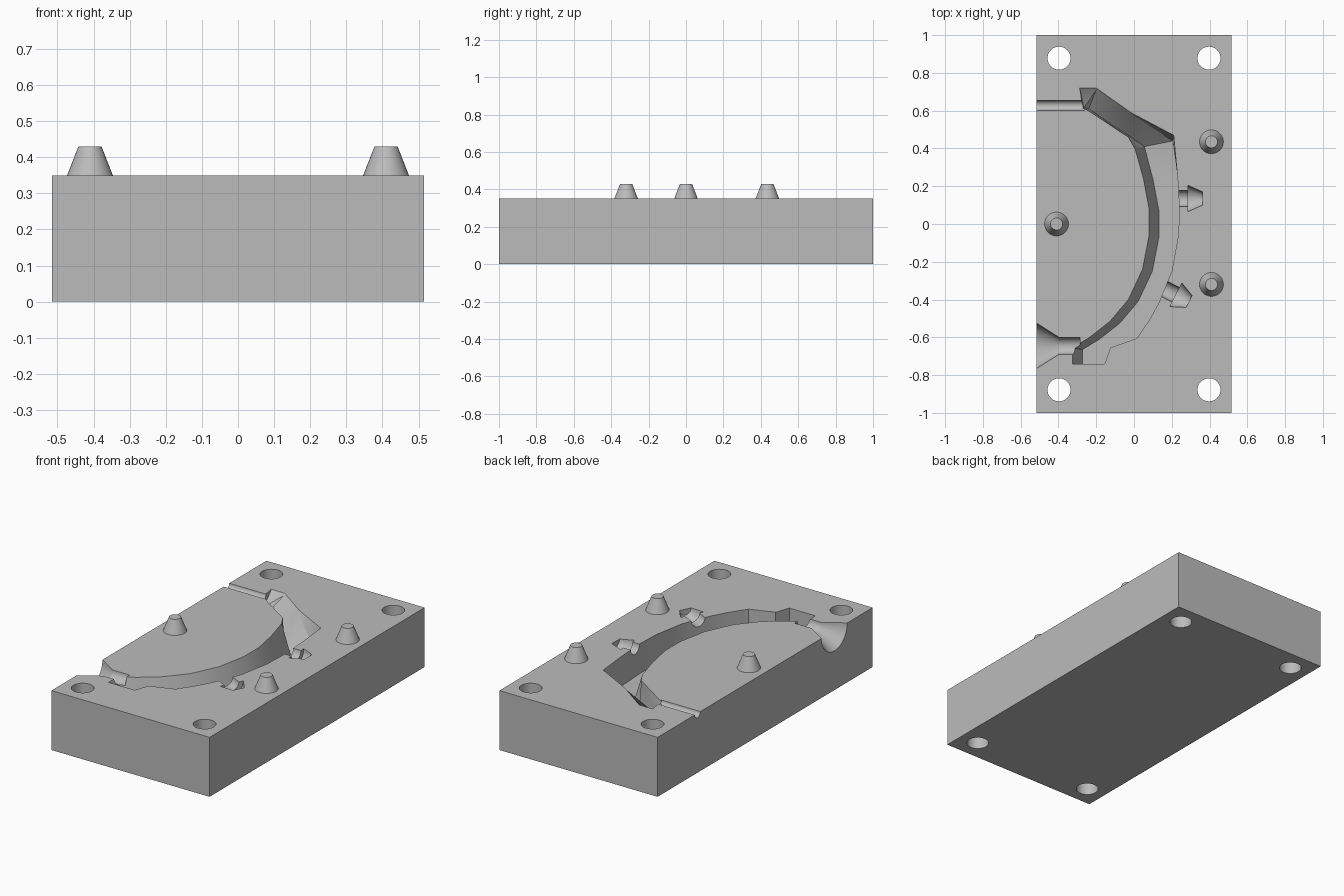
import bpy
import bmesh
from math import radians, cos, sin
from mathutils import Matrix, Vector

cube = bpy.data.objects.get("Cube")
if cube:
    bpy.data.objects.remove(cube, do_unlink=True)

TOP = 0.35
DEPTH = 0.175

grey = bpy.data.materials.new("plain_grey")
grey.use_nodes = True
grey.diffuse_color = (0.5, 0.5, 0.5, 1)
grey.node_tree.nodes["Principled BSDF"].inputs["Base Color"].default_value = grey.diffuse_color


def make_object(name, bm):
    bmesh.ops.recalc_face_normals(bm, faces=bm.faces)
    mesh = bpy.data.meshes.new(name)
    bm.to_mesh(mesh)
    bm.free()
    mesh.materials.append(grey)
    obj = bpy.data.objects.new(name, mesh)
    bpy.context.collection.objects.link(obj)
    return obj


def activate(obj):
    bpy.ops.object.select_all(action='DESELECT')
    obj.select_set(True)
    bpy.context.view_layer.objects.active = obj


def smooth(obj):
    activate(obj)
    bpy.ops.object.shade_smooth_by_angle(angle=radians(30))


def cone(name, start, end, r_start, r_end, segments=32):
    """Closed cone or cylinder between two points."""
    a, b = Vector(start), Vector(end)
    axis = b - a
    matrix = Matrix.Translation((a + b) / 2) @ axis.to_track_quat('Z', 'Y').to_matrix().to_4x4()
    bm = bmesh.new()
    bmesh.ops.create_cone(bm, cap_ends=True, segments=segments, radius1=r_start,
                          radius2=r_end, depth=axis.length, matrix=matrix)
    return make_object(name, bm)


def loft(name, sections):
    """Closed solid through matching cross-sections."""
    bm = bmesh.new()
    rings = [[bm.verts.new(p) for p in section] for section in sections]
    for r0, r1 in zip(rings, rings[1:]):
        for i in range(len(r0)):
            j = (i + 1) % len(r0)
            bm.faces.new((r0[i], r0[j], r1[j], r1[i]))
    bm.faces.new(rings[0])
    bm.faces.new(rings[-1])
    bmesh.ops.triangulate(bm, faces=bm.faces)
    return make_object(name, bm)


def cut(target, cutter):
    cutter.hide_render = True
    activate(target)
    mod = target.modifiers.new("cut", 'BOOLEAN')
    mod.operation = 'DIFFERENCE'
    mod.solver = 'EXACT'
    mod.object = cutter
    bpy.ops.object.modifier_apply(modifier=mod.name)
    bpy.data.objects.remove(cutter, do_unlink=True)


def section(inner, inner_low, d_in, outer_low, d_out, outer):
    """Cross-section of the cavity, carried above the block's top."""
    return [(*inner, TOP + 0.05), (*inner, TOP), (*inner_low, TOP - d_in),
            (*outer_low, TOP - d_out), (*outer, TOP), (*outer, TOP + 0.05)]


# block
bm = bmesh.new()
bmesh.ops.create_cube(bm, size=1, matrix=Matrix.Translation((0, 0, TOP / 2))
                      @ Matrix.Diagonal((1.03, 2, TOP, 1)))
block = make_object("mould_block", bm)

# curved cavity: sloped inner wall, flat floor, upright outer wall
inner_rim = [(-.325, -.74), (-.325, -.655), (-.235, -.6), (-.127, -.515), (-.03, -.4),
             (.045, -.24), (.08, -.06), (.08, .08), (.05, .24), (.005, .4)]
outer_rim = [(-.155, -.74), (-.125, -.655), (.015, -.605), (.08, -.51), (.13, -.42),
             (.2, -.25), (.235, -.06), (.24, .08), (.23, .26), (.205, .44)]
sections = []
for p, q in zip(inner_rim, outer_rim):
    low = (p[0] + .052, p[1] - (0.01 if p[1] > -.7 else 0))
    sections.append(section(p, low, DEPTH, q, DEPTH, q))

# steep side and rising ramp at the tail end of the cavity
sections[-1] = section((.005, .4), (.055, .41), DEPTH, (.205, .44), .15, (.21, .47))
sections += [
    section((-.03, .46), (-.025, .465), .15, (-.02, .585), .01, (-.016, .59)),
    section((-.25, .605), (-.24, .61), .09, (-.2, .71), .01, (-.2, .72)),
    section((-.275, .61), (-.265, .615), .06, (-.285, .71), .01, (-.29, .72)),
]
cut(block, loft("cavity_cutter", sections))

# funnel, its throat and the thin vent on the open side
cut(block, cone("funnel_cutter", (-.555, -.645, TOP), (-.397, -.645, TOP), .145, .045))
cut(block, cone("throat_cutter", (-.41, -.645, TOP), (-.285, -.645, TOP), .045, .045))
cut(block, cone("vent_cutter", (-.6, .628, TOP), (-.262, .628, TOP), .026, .026))

# barbed side slots
for base, angle, neck in (((.285, .135), 0, .08), ((.222, -.375), -27, .08)):
    angle = radians(angle)

    def along(t):
        return (base[0] + t * cos(angle), base[1] + t * sin(angle), TOP)

    cut(block, cone("slot_neck_cutter", along(-neck), along(.02), .043, .043))
    cut(block, cone("slot_head_cutter", along(0), along(.078), .07, .035))

# corner bolt holes
for x in (-.397, .397):
    for y in (-.878, .878):
        cut(block, cone("hole_cutter", (x, y, -.1), (x, y, TOP + .1), .061, .061))
smooth(block)

# tapered locating pins
for name, x, y in (("pin_side", -.41, 0), ("pin_back", .41, .435), ("pin_front", .41, -.32)):
    smooth(cone(name, (x, y, TOP - .002), (x, y, TOP + .08), .064, .032))
